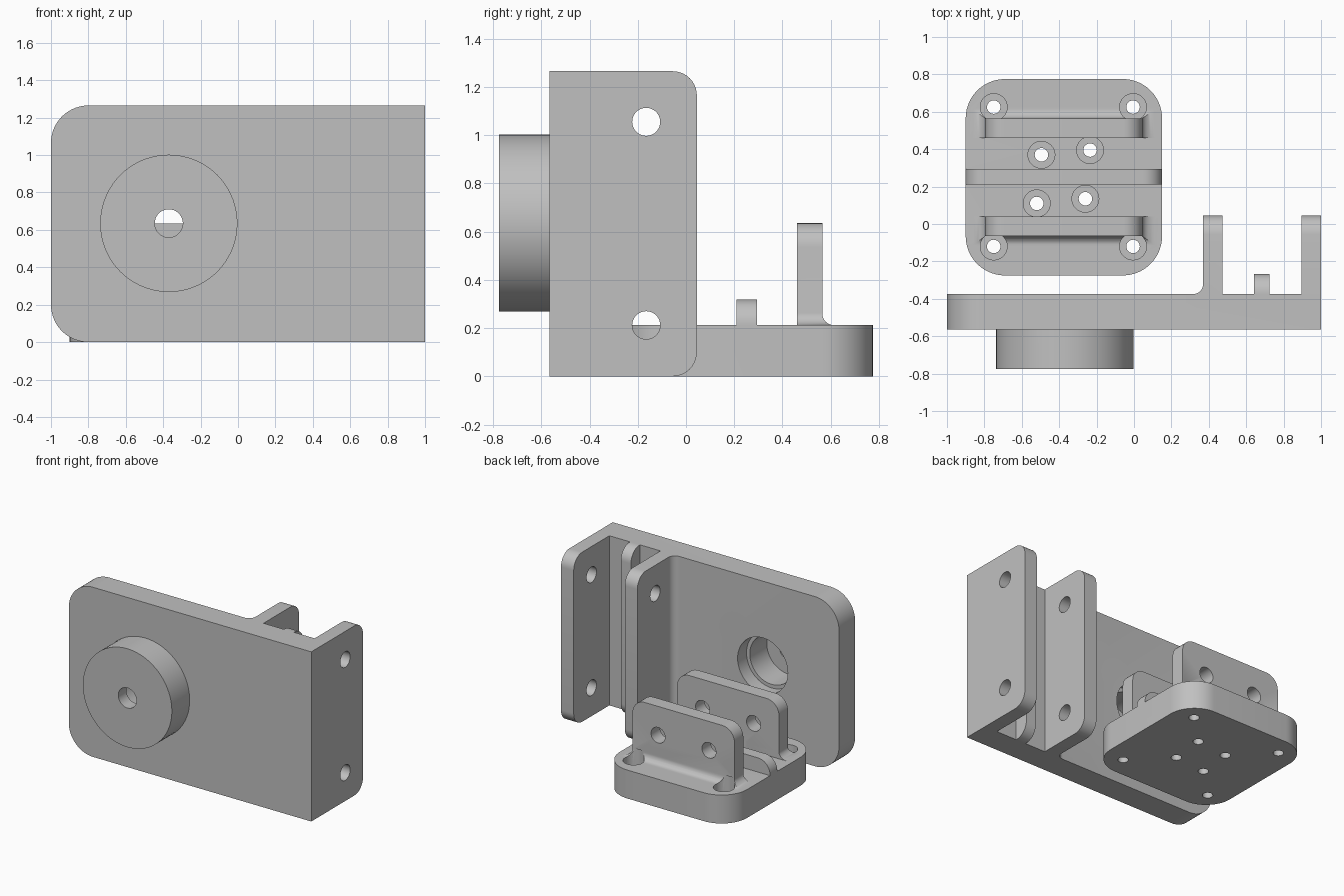
import bpy, bmesh, math
from mathutils import Vector

if "Cube" in bpy.data.objects:
    bpy.data.objects.remove(bpy.data.objects["Cube"])

grey = bpy.data.materials.new("plain grey")
grey.diffuse_color = (0.53, 0.53, 0.53, 1)
grey.use_nodes = True
grey.node_tree.nodes["Principled BSDF"].inputs["Base Color"].default_value = grey.diffuse_color


def make(name, rings):
    """Closed solid lofted through equal-length rings of points."""
    bm = bmesh.new()
    vs = [[bm.verts.new(p) for p in ring] for ring in rings]
    n = len(vs[0])
    for a, b in zip(vs, vs[1:]):
        for i in range(n):
            j = (i + 1) % n
            bm.faces.new((a[i], a[j], b[j], b[i]))
    bm.faces.new(vs[0])
    bm.faces.new(vs[-1])
    bmesh.ops.recalc_face_normals(bm, faces=bm.faces)
    me = bpy.data.meshes.new(name)
    bm.to_mesh(me)
    bm.free()
    me.materials.append(grey)
    ob = bpy.data.objects.new(name, me)
    bpy.context.collection.objects.link(ob)
    return ob


def place(axis, u, v, d):
    return {"X": (d, u, v), "Y": (u, d, v), "Z": (u, v, d)}[axis]


def prism(name, poly, axis, a, b):
    return make(name, [[place(axis, u, v, d) for u, v in poly] for d in (a, b)])


def box_outline(u0, u1, v0, v1, radii=(0, 0, 0, 0), steps=10):
    """Rectangle with a radius per corner, counter-clockwise from lower left."""
    pts = []
    corners = [(u0, v0, 1, 1), (u1, v0, -1, 1), (u1, v1, -1, -1), (u0, v1, 1, -1)]
    for k, ((u, v, su, sv), r) in enumerate(zip(corners, radii)):
        if r == 0:
            pts.append((u, v))
            continue
        for i in range(steps + 1):
            t = math.pi + k * math.pi / 2 + i / steps * math.pi / 2
            pts.append((u + su * r + r * math.cos(t), v + sv * r + r * math.sin(t)))
    return pts


def disc(u, v, r, n=40):
    return [(u + r * math.cos(2 * math.pi * i / n), v + r * math.sin(2 * math.pi * i / n))
            for i in range(n)]


def combine(target, parts, op):
    bpy.context.view_layer.objects.active = target
    for part in parts:
        mod = target.modifiers.new("join", "BOOLEAN")
        mod.operation, mod.solver, mod.object = op, "EXACT", part
        bpy.ops.object.modifier_apply(modifier=mod.name)
        bpy.data.objects.remove(part)


def smooth(ob):
    bpy.ops.object.select_all(action="DESELECT")
    ob.select_set(True)
    bpy.context.view_layer.objects.active = ob
    bpy.ops.object.shade_smooth_by_angle(angle=math.radians(30))


# Upright bracket: plate, boss, two flanges, rib and root fillet
H = 1.265
bracket = prism("wall_bracket", box_outline(-1, 1, 0, H, (0.2, 0, 0, 0.2), 14), "Y", -0.565, -0.375)
adds = [prism("boss", disc(-0.37, 0.635, 0.367, 72), "Y", -0.775, -0.5)]
for x0, x1 in ((0.37, 0.473), (0.895, 1.0)):
    adds.append(prism("flange", box_outline(-0.45, 0.045, 0, H, (0, 0.1, 0.1, 0)), "X", x0, x1))
adds.append(prism("rib", box_outline(-0.45, -0.268, 0, H, (0, 0.1, 0.1, 0)), "X", 0.642, 0.725))
R = 0.055
arc = [(0.37 - R + R * math.sin(t), -0.375 + R - R * math.cos(t))
       for t in [i / 8 * math.pi / 2 for i in range(9)]]
adds.append(prism("fillet", arc + [(0.40, -0.375 + R), (0.40, -0.42), (0.37 - R, -0.42)], "Z", 0, H))
combine(bracket, adds, "UNION")

# Stepped bore through the boss and cross holes in the flanges
cuts = [prism("bore", disc(-0.37, 0.635, r, 56), "Y", a, b)
        for r, a, b in ((0.075, -0.9, -0.3), (0.18, -0.68, -0.3), (0.207, -0.48, -0.3))]
cuts += [prism("hole", disc(-0.165, z, 0.058), "X", 0.2, 1.2) for z in (0.212, 1.055)]
combine(bracket, cuts, "DIFFERENCE")
smooth(bracket)

# Base block with rounded corners, low middle rib and two upright lugs
base = prism("base_mount", box_outline(-0.9, 0.15, -0.275, 0.775, (0.21,) * 4, 14), "Z", 0, 0.212)
adds = [prism("base_rib", box_outline(-0.9, 0.15, 0.1, 0.318, (0, 0, 0.1, 0.1)), "Y", 0.21, 0.295)]
for inner, outer in ((0.46, 0.565), (0.04, -0.065)):
    side = 1 if outer > inner else -1
    adds.append(prism("lug", box_outline(-0.795, 0.045, 0.1, 0.635, (0, 0, 0.1, 0.1)), "Y",
                      min(inner, outer), max(inner, outer)))
    # flared foot on the ends and outer face of each lug
    rings = []
    for i in range(-1, 9):
        t = max(i, 0) / 8 * math.pi / 2
        f = 1 - math.sin(t)
        z = 0.15 if i < 0 else 0.212 + 0.05 * (1 - math.cos(t))
        e, o = 0.065 * f, outer + side * 0.047 * f
        rings.append([(-0.795 - e, inner, z), (0.045 + e, inner, z),
                      (0.045 + e, o, z), (-0.795 - e, o, z)])
    adds.append(make("foot", rings))
combine(base, adds, "UNION")

# Lug cross holes and counterbored screw holes
cuts = [prism("hole", disc(x, 0.42, 0.058), "Y", -0.2, 0.7) for x in (-0.585, -0.165)]
screws = [(x, y) for x in (-0.75, -0.005) for y in (-0.12, 0.625)]
screws += [(-0.495, 0.37), (-0.235, 0.395), (-0.52, 0.11), (-0.26, 0.135)]
for x, y in screws:
    cuts.append(prism("screw", disc(x, y, 0.036, 24), "Z", -0.1, 0.2))
    cuts.append(prism("counterbore", disc(x, y, 0.072, 32), "Z", 0.13, 0.27))
combine(base, cuts, "DIFFERENCE")
smooth(base)
